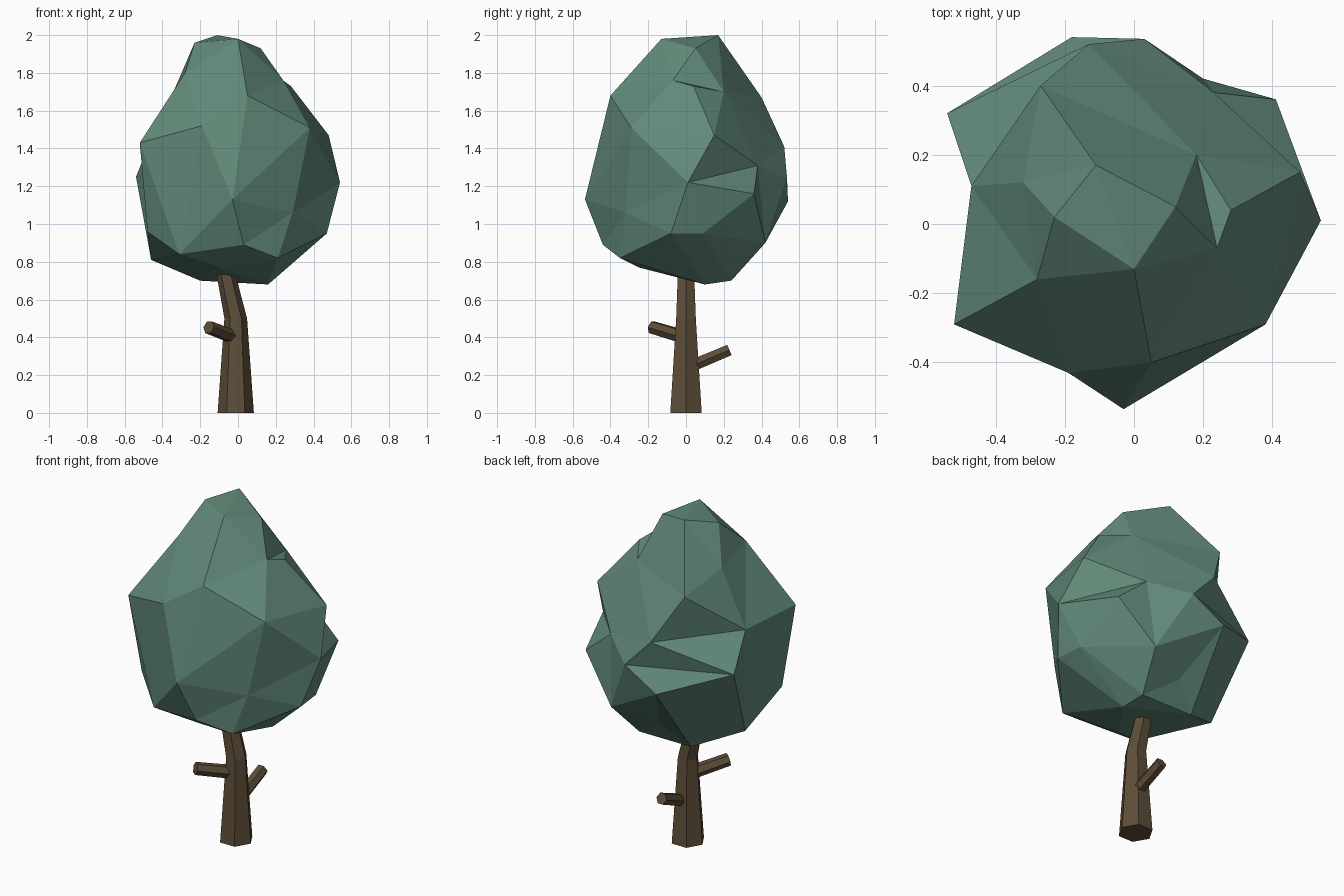
import bpy, bmesh, math
from mathutils import Vector

if "Cube" in bpy.data.objects:
    bpy.data.objects.remove(bpy.data.objects["Cube"])


def material(name, color):
    m = bpy.data.materials.new(name)
    m.diffuse_color = (*color, 1)
    m.use_nodes = True
    m.node_tree.nodes["Principled BSDF"].inputs["Base Color"].default_value = m.diffuse_color
    return m


def add_object(name, bm, mat):
    bmesh.ops.recalc_face_normals(bm, faces=bm.faces)
    mesh = bpy.data.meshes.new(name)
    bm.to_mesh(mesh)
    bm.free()
    mesh.materials.append(mat)
    ob = bpy.data.objects.new(name, mesh)
    bpy.context.collection.objects.link(ob)
    return ob


def hex_tube(name, stations, mat, upright):
    """Six-sided tube through (point, radius) stations, capped at both ends."""
    bm = bmesh.new()
    axis = Vector(stations[-1][0]) - Vector(stations[0][0])
    if upright:
        side, up = Vector((1, 0, 0)), Vector((0, 1, 0))
    else:
        side = axis.cross(Vector((0, 0, 1))).normalized()
        up = side.cross(axis).normalized()
    rings = []
    for point, r in stations:
        ring = []
        for i in range(6):
            a = i * math.tau / 6
            ring.append(bm.verts.new(Vector(point) + r * (math.cos(a) * side + math.sin(a) * up)))
        rings.append(ring)
    for lo, hi in zip(rings, rings[1:]):
        for i in range(6):
            j = (i + 1) % 6
            bm.faces.new((lo[i], lo[j], hi[j], hi[i]))
    bm.faces.new(rings[0])
    bm.faces.new(rings[-1])
    return add_object(name, bm, mat)


bark = material("bark", (0.11, 0.075, 0.04))
leaf = material("leaf", (0.12, 0.25, 0.19))

# Bent trunk
hex_tube("trunk", [((-.012, 0, 0), .096), ((-.012, 0, .5), .06),
                   ((-.065, 0, .74), .05), ((-.085, 0, .84), .046)], bark, True)

# Two cut branch stubs
hex_tube("front_branch", [((-.03, -.02, .405), .038), ((-.155, -.18, .453), .036)], bark, False)
hex_tube("back_branch", [((0, .02, .245), .036), ((0, .23, .333), .034)], bark, False)

# Faceted crown: irregular corner points, skinned by their direction from the middle
corners = [
    (0, -.13, 1.98), (-.23, .02, 1.96), (.12, .05, 1.93), (-.11, .17, 2.0),
    (.24, -.07, 1.76), (.28, .04, 1.73), (.18, .2, 1.70), (-.28, -.16, 1.8),
    (-.32, .12, 1.75), (.05, -.40, 1.68), (-.27, .40, 1.67),
    (-.19, -.43, 1.52), (.38, -.29, 1.51), (-.52, -.29, 1.43), (.48, .15, 1.47),
    (-.47, .11, 1.42), (-.13, .52, 1.41), (.41, .36, 1.16),
    (.23, .38, 1.31), (.54, .01, 1.22), (-.54, .32, 1.25), (-.03, -.535, 1.13),
    (.03, .535, 1.24), (-.18, .54, 1.12), (.29, -.32, 1.06),
    (-.48, -.22, .96), (.47, -.08, .95), (.45, .09, .95), (.20, .42, .90),
    (.03, -.44, .89), (-.31, -.35, .84), (.21, -.35, .82), (-.46, .10, .81),
    (-.05, .32, .83), (-.10, -.25, .77), (-.20, .24, .70), (.14, .24, .70),
    (.16, .10, .68),
]
middle = Vector((0, 0, 1.25))
bm = bmesh.new()
verts = {}
for c in corners:
    d = Vector(c) - middle
    d.z *= 0.8
    verts[c] = bm.verts.new(d.normalized())
bmesh.ops.convex_hull(bm, input=bm.verts[:])
for c, v in verts.items():
    v.co = c


def crease(a, b):
    """Turn the diagonal between two neighbouring triangles so it joins a and b."""
    ends = {verts[a], verts[b]}
    for e in bm.edges:
        tips = {v for f in e.link_faces for v in f.verts} - set(e.verts)
        if tips == ends:
            bmesh.utils.edge_rotate(e)
            return


# Small ledges in the foliage
crease((-.13, .52, 1.41), (-.47, .11, 1.42))
crease((-.54, .32, 1.25), (-.52, -.29, 1.43))
crease((.03, .535, 1.24), (-.54, .32, 1.25))
crease((.54, .01, 1.22), (.23, .38, 1.31))
crease((.18, .2, 1.70), (.24, -.07, 1.76))
add_object("crown", bm, leaf)
